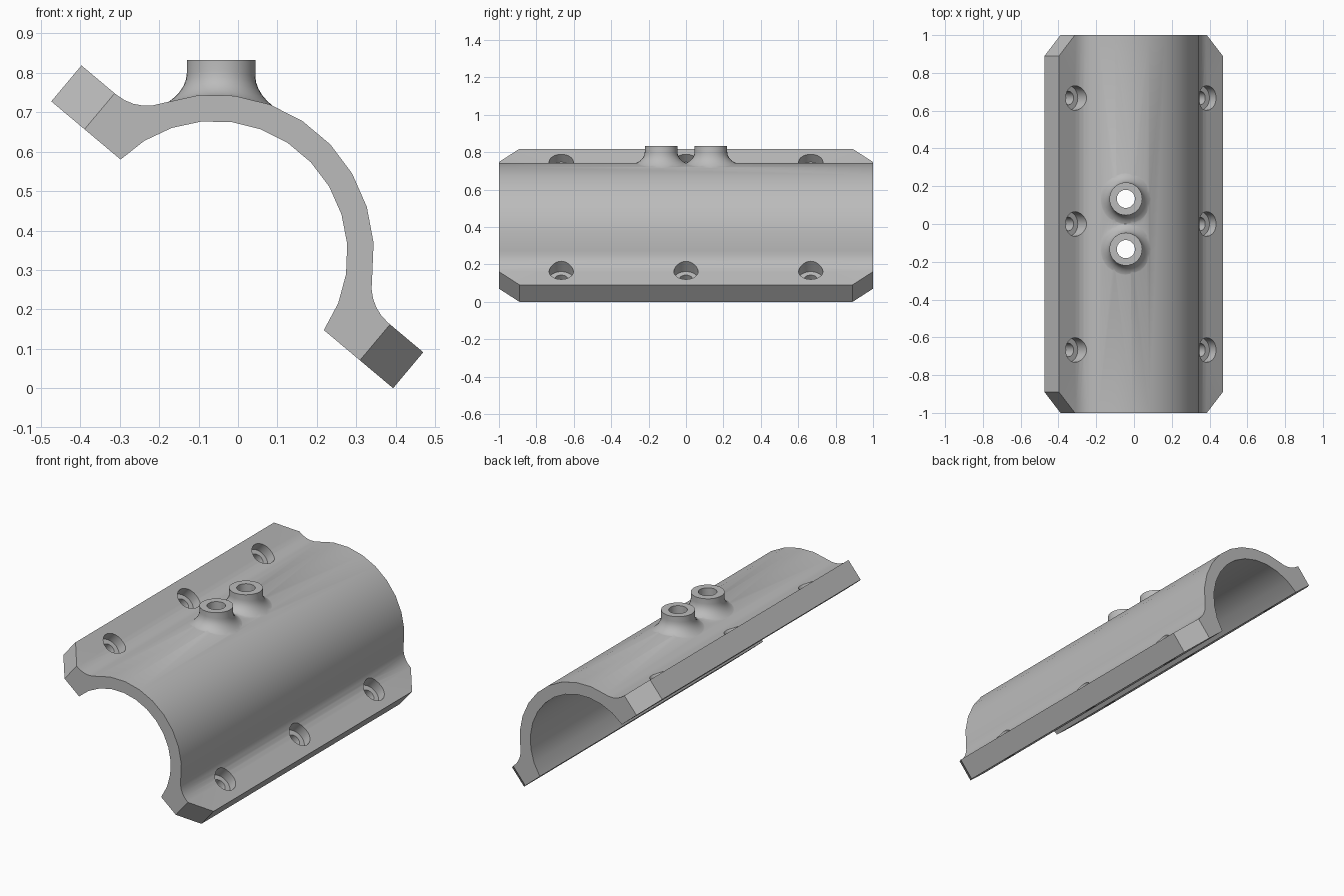
import bpy, bmesh
from math import sin, cos, pi, radians, sqrt, asin, atan2
from mathutils import Matrix, Vector

cube = bpy.data.objects.get("Cube")
if cube:
    bpy.data.objects.remove(cube)

# Main dimensions
R_IN, R_OUT = 0.338, 0.405
BASE, TOP, EDGE = 0.031, 0.15, 0.566      # flange underside, upper face, half width
FLAT, FILLET = 0.451, 0.121               # where the flange flat ends, blend radius
CHAMFER = 0.11
CX, CZ = -0.06, 0.34
TILT = Matrix.Translation((CX, 0, CZ)) @ Matrix.Rotation(radians(40), 4, 'Y')

grey = bpy.data.materials.new("light_grey")
grey.use_nodes = True
colour = (0.5, 0.5, 0.5, 1)
grey.diffuse_color = colour
grey.node_tree.nodes["Principled BSDF"].inputs["Base Color"].default_value = colour


def finish(name, bm):
    bmesh.ops.recalc_face_normals(bm, faces=bm.faces)
    mesh = bpy.data.meshes.new(name)
    bm.to_mesh(mesh)
    bm.free()
    mesh.materials.append(grey)
    obj = bpy.data.objects.new(name, mesh)
    bpy.context.collection.objects.link(obj)
    return obj


def arc(cx, cz, r, a, b, steps):
    return [(cx + r * cos(a + (b - a) * i / steps),
             cz + r * sin(a + (b - a) * i / steps)) for i in range(steps + 1)]


# Half shell with flanges: one cross-section swept along the length
def make_shell():
    join = atan2(TOP + FILLET, FLAT)
    right = arc(FLAT, TOP + FILLET, FILLET, -pi / 2, -pi + join, 5)
    left = [(-u, v) for u, v in reversed(right)]
    outer = arc(0, 0, R_OUT, join, pi - join, 9)[1:-1]
    low = asin(BASE / R_IN)
    inner = arc(0, 0, R_IN, pi - low, low, 13)
    profile = ([(EDGE, BASE), (EDGE, TOP)] + right + outer + left
               + [(-EDGE, TOP), (-EDGE, BASE)] + inner)
    bm = bmesh.new()
    face = bm.faces.new([bm.verts.new((u, -1, v)) for u, v in profile])
    swept = bmesh.ops.extrude_face_region(bm, geom=[face])["geom"]
    bmesh.ops.translate(bm, vec=(0, 2, 0),
                        verts=[g for g in swept if isinstance(g, bmesh.types.BMVert)])
    # Cut the four flange corners at 45 degrees
    for sx in (-1, 1):
        for sy in (-1, 1):
            cut = bmesh.ops.bisect_plane(
                bm, geom=bm.verts[:] + bm.edges[:] + bm.faces[:], dist=1e-5,
                plane_co=(sx * (EDGE - CHAMFER), sy, 0), plane_no=(sx, sy, 0),
                clear_outer=True)["geom_cut"]
            bmesh.ops.holes_fill(
                bm, edges=[g for g in cut if isinstance(g, bmesh.types.BMEdge)])
    bm.transform(TILT)
    return finish("clamp_shell", bm)


# Upright boss whose flared foot follows the curve of the shell
def make_boss(x, y, radius, top, flare, sides=32):
    bm = bmesh.new()

    def surface(px):
        return CZ + sqrt(R_OUT ** 2 - (px - CX) ** 2)

    def ring(r, height):
        verts = []
        for i in range(sides):
            a = 2 * pi * i / sides
            px = x + r * cos(a)
            z = top if height is None else surface(px) + height
            verts.append(bm.verts.new((px, y + r * sin(a), z)))
        return verts

    rings = [ring(radius, None)]
    for i in range(7):
        a = pi / 2 * i / 6
        rings.append(ring(radius + flare * (1 - cos(a)),
                          flare * (1 - sin(a)) - 0.005 * (i / 6) ** 3))
    rings.append(ring(radius + flare, -0.03))
    for a, b in zip(rings, rings[1:]):
        for i in range(sides):
            j = (i + 1) % sides
            bm.faces.new((a[i], a[j], b[j], b[i]))
    bm.faces.new(rings[0])
    hub = bm.verts.new((x, y, surface(x) - 0.03))
    for i in range(sides):
        bm.faces.new((rings[-1][i], rings[-1][(i + 1) % sides], hub))
    return finish("boss", bm)


def make_cylinder(name, radius, low, high, place, sides=32):
    bm = bmesh.new()
    bmesh.ops.create_cone(bm, cap_ends=True, segments=sides, radius1=radius,
                          radius2=radius, depth=high - low,
                          matrix=place @ Matrix.Translation((0, 0, (low + high) / 2)))
    return finish(name, bm)


def combine(target, tool, operation):
    tool.hide_render = True
    mod = target.modifiers.new(operation.lower(), 'BOOLEAN')
    mod.operation, mod.solver, mod.object = operation, 'EXACT', tool
    bpy.ops.object.modifier_apply(modifier=mod.name)
    bpy.data.objects.remove(tool)


shell = make_shell()
bpy.ops.object.select_all(action='DESELECT')
bpy.context.view_layer.objects.active = shell
shell.select_set(True)

# Twin bosses with through bores
BOSS_X = -0.043
for y in (-0.133, 0.133):
    combine(shell, make_boss(BOSS_X, y, 0.087, 0.833, 0.06), 'UNION')
for y in (-0.133, 0.133):
    place = Matrix.Translation((BOSS_X, y, 0))
    combine(shell, make_cylinder("bore", 0.048, 0.55, 0.95, place), 'DIFFERENCE')

# Counterbored bolt holes through both flanges
for side in (-1, 1):
    for y in (-0.667, 0, 0.667):
        place = TILT @ Matrix.Translation((side * 0.455, y, 0))
        combine(shell, make_cylinder("counterbore", 0.065, TOP - 0.055, 0.3, place), 'DIFFERENCE')
        combine(shell, make_cylinder("bolt_hole", 0.036, -0.1, 0.2, place), 'DIFFERENCE')

bpy.ops.object.shade_smooth_by_angle(angle=radians(30))
